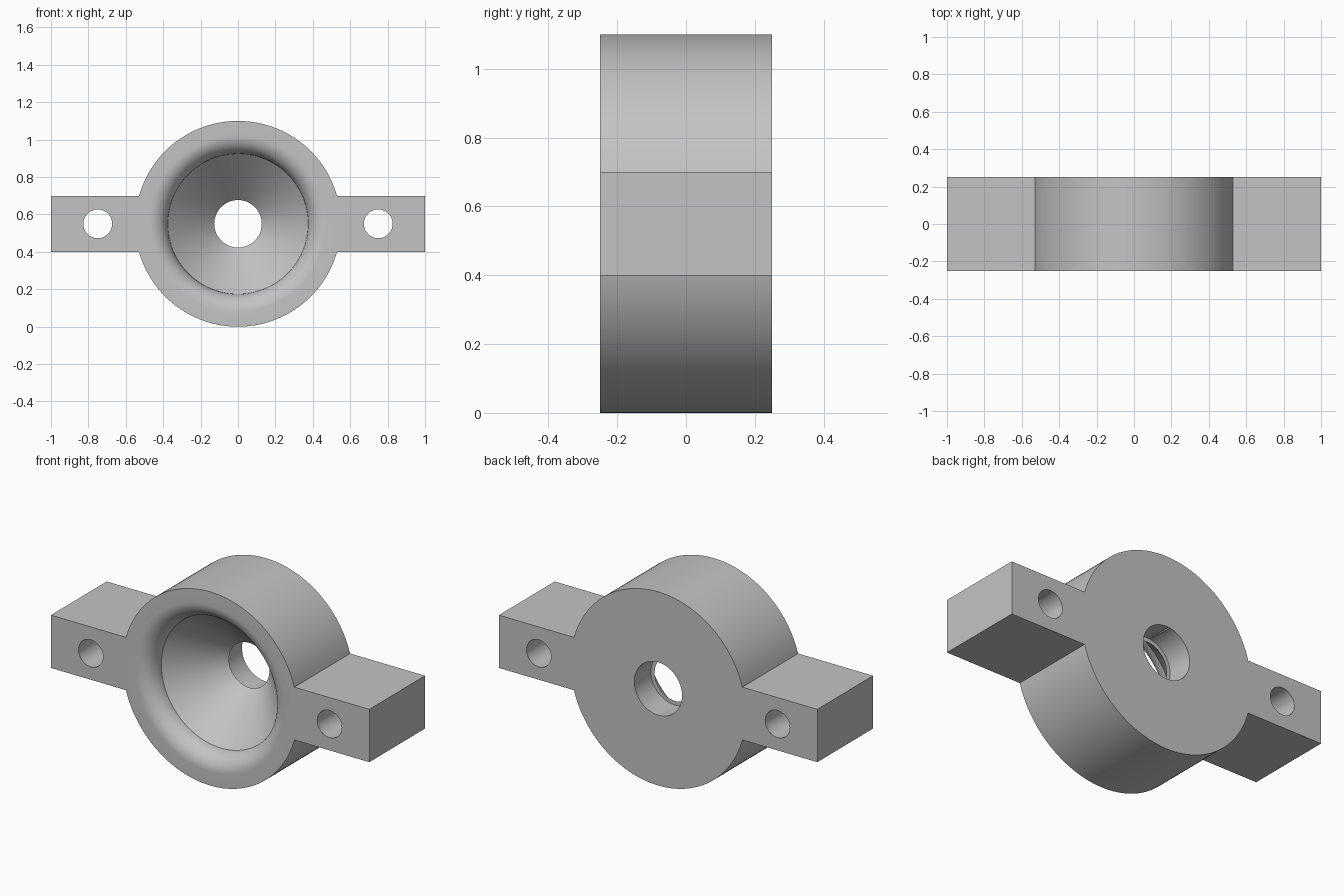
import bpy, bmesh, math
from mathutils import Matrix, Vector

cube = bpy.data.objects.get("Cube")
if cube:
    bpy.data.objects.remove(cube, do_unlink=True)

CENTRE_Z = 0.55
HALF_DEPTH = 0.25
SEGMENTS = 128

# Plain grey metal
grey = bpy.data.materials.new("grey_metal")
grey.use_nodes = True
colour = (0.55, 0.55, 0.55, 1)
grey.diffuse_color = colour
grey.node_tree.nodes["Principled BSDF"].inputs["Base Color"].default_value = colour


def make_object(name, bm):
    bmesh.ops.recalc_face_normals(bm, faces=bm.faces)
    mesh = bpy.data.meshes.new(name)
    bm.to_mesh(mesh)
    bm.free()
    mesh.materials.append(grey)
    obj = bpy.data.objects.new(name, mesh)
    bpy.context.collection.objects.link(obj)
    return obj


def lathe(name, profile, x=0, segments=SEGMENTS):
    """Spin (radius, y) points around a front-to-back axis; the ends lie on it."""
    bm = bmesh.new()
    verts = [bm.verts.new((r, y, 0)) for r, y in profile]
    edges = [bm.edges.new(pair) for pair in zip(verts, verts[1:])]
    bmesh.ops.spin(bm, geom=verts + edges, cent=(0, 0, 0), axis=(0, 1, 0),
                   angle=math.tau, steps=segments, use_merge=True)
    bmesh.ops.remove_doubles(bm, verts=bm.verts, dist=1e-5)
    bmesh.ops.translate(bm, verts=bm.verts, vec=Vector((x, 0, CENTRE_Z)))
    return make_object(name, bm)


def rod(name, radius, half_length, x=0, segments=SEGMENTS):
    profile = [(0, -half_length), (radius, -half_length), (radius, half_length), (0, half_length)]
    return lathe(name, profile, x, segments)


# Round housing
housing = rod("flanged_housing", CENTRE_Z, HALF_DEPTH)

# Mounting bar that forms both side lugs
bm = bmesh.new()
bmesh.ops.create_cube(bm, size=1, matrix=Matrix.Translation((0, 0, CENTRE_Z))
                      @ Matrix.Diagonal((2, 2 * HALF_DEPTH, 0.3, 1)))
lugs = make_object("mounting_lugs", bm)

# Funnel with a rounded lip, a conical throat and a wider rear counterbore
lip = 0.098
steps = 14
funnel = [(0, -0.3), (0.375 + lip, -0.3)]
for i in range(steps + 1):
    a = math.pi / 2 * i / steps
    funnel.append((0.375 + lip * (1 - math.sin(a)), -HALF_DEPTH + lip * (1 - math.cos(a))))
funnel += [(0.127, 0.1), (0.15, 0.1), (0.15, 0.3), (0, 0.3)]
funnel_cutter = lathe("funnel_cutter", funnel)

# Bolt holes through the lugs
bolt_cutters = [rod(f"{side}_bolt_cutter", 0.077, 0.3, x, 64)
                for side, x in (("left", 0.75), ("right", -0.75))]

# Join and cut, then keep only the finished part
tools = [lugs, funnel_cutter] + bolt_cutters
for tool in tools:
    tool.hide_render = True
    mod = housing.modifiers.new(tool.name, 'BOOLEAN')
    mod.operation = 'UNION' if tool is lugs else 'DIFFERENCE'
    mod.solver = 'EXACT'
    mod.object = tool
depsgraph = bpy.context.evaluated_depsgraph_get()
finished = bpy.data.meshes.new_from_object(housing.evaluated_get(depsgraph))
housing.modifiers.clear()
housing.data = finished
for tool in tools:
    bpy.data.objects.remove(tool, do_unlink=True)

# Smooth the round walls and keep hard edges crisp
bpy.ops.object.select_all(action='DESELECT')
housing.select_set(True)
bpy.context.view_layer.objects.active = housing
bpy.ops.object.shade_smooth_by_angle(angle=math.radians(30))
